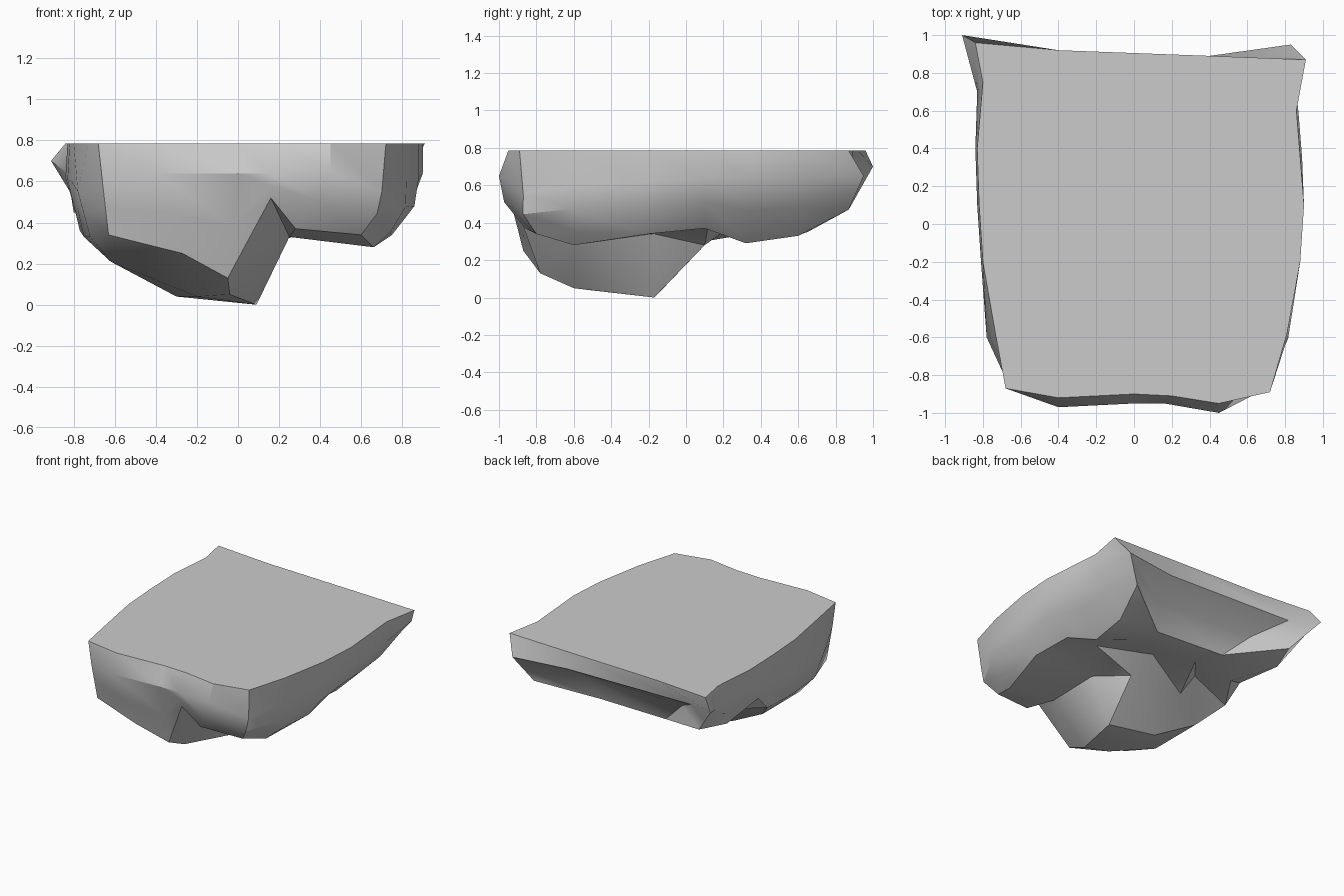
import bpy, bmesh, math
from mathutils import Vector
from mathutils.geometry import delaunay_2d_cdt

if "Cube" in bpy.data.objects:
    bpy.data.objects.remove(bpy.data.objects["Cube"], do_unlink=True)

TOP = .785

# Flat upper outline, counter-clockwise from the front right corner
top_outline = [(-.68, -.87), (-.4, -.92), (0, -.9), (.2, -.91), (.45, -.95), (.72, -.89),
               (.81, -.58), (.88, -.2), (.9, .1), (.88, .35), (.86, .6), (.91, .87),
               (.4, .89), (-.4, .92), (-.84, .96), (-.8, .75), (-.83, .4), (-.82, .1),
               (-.8, -.2), (-.73, -.6)]

# Widest belt of the wall
belt_outline = [(-.66, -.86, .6), (-.4, -.97, .64), (0, -.95, .64), (.16, -.95, .64),
                (.45, -1, .65), (.7, -.87, .55), (.82, -.58, .6), (.88, -.2, .62),
                (.9, .1, .64), (.89, .35, .64), (.87, .6, .64), (.83, .95, .65),
                (.4, .89, .65), (-.68, .91, .67), (-.91, 1, .7), (-.83, .7, .64),
                (-.84, .4, .62), (-.83, .1, .61), (-.81, -.2, .6), (-.78, -.6, .55)]

# Lower edge of the wall, with the notch beside the deep lump
lower_outline = [(-.63, -.83, .34), (-.27, -.87, .25), (-.05, -.78, .13), (.16, -.92, .52),
                 (.28, -.86, .37), (.6, -.8, .34), (.74, -.58, .35), (.75, -.2, .34),
                 (.71, .1, .37), (.62, .32, .29), (.63, .6, .33), (.7, .87, .47),
                 (.3, .62, .34), (-.28, .65, .35), (-.72, .87, .47), (-.8, .64, .45),
                 (-.79, .24, .49), (-.77, .1, .36), (-.75, -.2, .33), (-.72, -.55, .33)]

# Peaks and hollows of the underside
lump_points = [(-.04, -.6, .05), (-.2, -.52, .04), (.09, -.17, 0), (-.3, -.13, .04),
               (-.62, -.06, .21), (-.62, -.5, .21), (.11, .1, .28), (-.35, .1, .3)]
ledge_points = [(.25, -.6, .33), (.25, -.17, .34), (.45, .12, .39), (.66, -.6, .28),
                (.28, .48, .34), (-.2, .45, .36), (-.62, .34, .4)]
groove_points = [(-.4, .2, .42), (.05, .27, .4)]


def add_ring(bm, points):
    return [bm.verts.new(p) for p in points]


def belly(high, low):
    """Point between belt and lower edge: swollen on the left, hollow at the back."""
    mid = (Vector(high) + Vector(low)) / 2
    if mid.y > .7 and abs(mid.x) < .6:
        mid += Vector((0, -.05, .03))
    elif mid.x > .3 and mid.y < .7:
        mid += Vector((mid.x, mid.y, 0)).normalized() * .045
    return mid


def bridge(bm, upper, lower):
    """Join two equal rings with a strip of quads."""
    count = len(upper)
    for i in range(count):
        j = (i + 1) % count
        bm.faces.new((upper[i], lower[i], lower[j], upper[j]))


def fill_underside(bm, ring, inner):
    """Triangulate in plan inside the ring, through the inner points."""
    verts = ring + inner
    plan = [Vector(v.co.xy) for v in verts]
    rim = [(i, (i + 1) % len(ring)) for i in range(len(ring))]
    result = delaunay_2d_cdt(plan, rim, [list(range(len(ring)))], 1, 1e-5)
    faces, sources = result[2], result[3]
    for face in faces:
        bm.faces.new([verts[sources[i][0]] for i in reversed(face)])


# Rock slab
bm = bmesh.new()
rings = [add_ring(bm, points) for points in (
    [(x, y, TOP) for x, y in top_outline],
    belt_outline,
    [belly(h, l) for h, l in zip(belt_outline, lower_outline)],
    lower_outline)]
bm.faces.new(rings[0])
for upper, lower in zip(rings, rings[1:]):
    bridge(bm, upper, lower)
fill_underside(bm, rings[-1], add_ring(bm, lump_points + ledge_points + groove_points))
bmesh.ops.recalc_face_normals(bm, faces=bm.faces)

mesh = bpy.data.meshes.new("rock_slab")
bm.to_mesh(mesh)
bm.free()
rock = bpy.data.objects.new("rock_slab", mesh)
bpy.context.collection.objects.link(rock)

# Stone colour
stone = bpy.data.materials.new("stone_grey")
stone.use_nodes = True
colour = (.6, .6, .6, 1)
stone.diffuse_color = colour
stone.node_tree.nodes["Principled BSDF"].inputs["Base Color"].default_value = colour
mesh.materials.append(stone)

# Smooth walls with sharp breaks
bpy.ops.object.select_all(action="DESELECT")
rock.select_set(True)
bpy.context.view_layer.objects.active = rock
bpy.ops.object.shade_smooth_by_angle(angle=math.radians(32))
